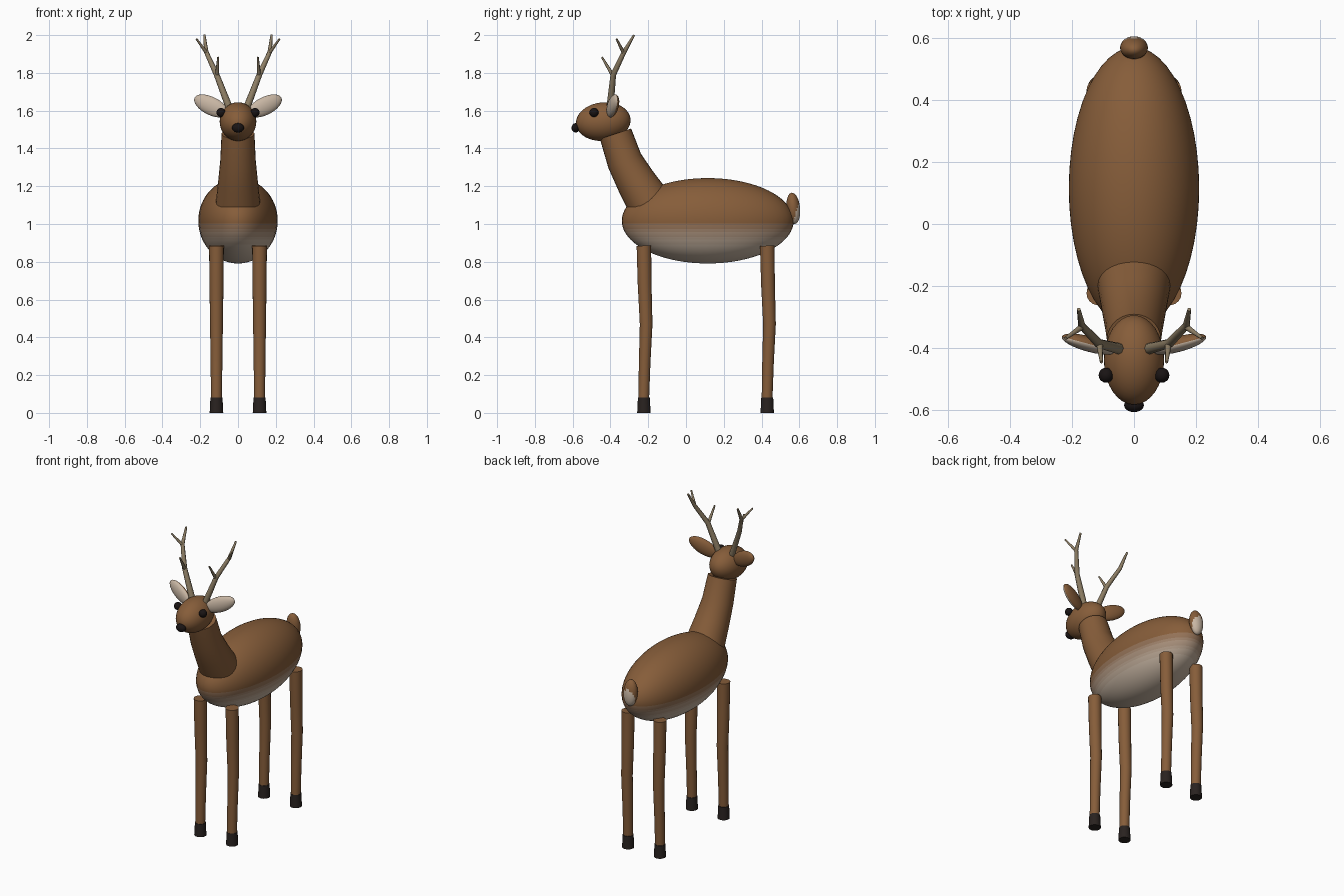
import bpy, bmesh, math
from mathutils import Vector, Matrix, Euler

if "Cube" in bpy.data.objects:
    bpy.data.objects.remove(bpy.data.objects["Cube"])


def mat(name, c):
    m = bpy.data.materials.new(name)
    m.diffuse_color = (*c, 1)
    m.use_nodes = True
    m.node_tree.nodes["Principled BSDF"].inputs["Base Color"].default_value = m.diffuse_color
    return m


BROWN, PALE = Vector((0.24, 0.11, 0.042)), Vector((0.58, 0.47, 0.37))
brown, pale = mat("brown_fur", BROWN), mat("pale_fur", PALE)
bone = mat("antler_bone", (0.27, 0.21, 0.13))
dark = mat("dark_hoof", (0.022, 0.016, 0.014))
black = mat("black", (0.01, 0.007, 0.007))
N = 6
fades = [mat(f"fur_fade_{i}", BROWN.lerp(PALE, i / N)) for i in range(N + 1)]


def finish(name, bm, mats, angle=40):
    bmesh.ops.recalc_face_normals(bm, faces=bm.faces[:])
    me = bpy.data.meshes.new(name)
    bm.to_mesh(me)
    bm.free()
    for m in mats:
        me.materials.append(m)
    ob = bpy.data.objects.new(name, me)
    bpy.context.collection.objects.link(ob)
    bpy.ops.object.select_all(action='DESELECT')
    ob.select_set(True)
    bpy.context.view_layer.objects.active = ob
    bpy.ops.object.shade_smooth_by_angle(angle=math.radians(angle))
    return ob


def ellipsoid(name, loc, semi, mats, rot=(0, 0, 0), pick=None, seg=32, rings=20):
    """Ellipsoid; pick maps a unit-sphere direction to a material index."""
    bm = bmesh.new()
    bmesh.ops.create_uvsphere(bm, u_segments=seg, v_segments=rings, radius=1)
    if pick:
        for f in bm.faces:
            f.material_index = pick(f.calc_center_median().normalized())
    bm.transform(Matrix.LocRotScale(Vector(loc), Euler(rot), Vector(semi)))
    return finish(name, bm, mats)


def tube(bm, pts, radii, sides):
    """Capped tube through the points with a radius at each one."""
    pts = [Vector(p) for p in pts]
    rings = []
    for i, (p, r) in enumerate(zip(pts, radii)):
        t = (pts[min(i + 1, len(pts) - 1)] - pts[max(i - 1, 0)]).normalized()
        u = Vector((1, 0, 0))
        u = (u - t * u.dot(t)).normalized()
        v = t.cross(u)
        rings.append([bm.verts.new(p + r * (math.cos(a) * u + math.sin(a) * v))
                      for a in (2 * math.pi * k / sides for k in range(sides))])
    for a, b in zip(rings, rings[1:]):
        for k in range(sides):
            j = (k + 1) % sides
            bm.faces.new((a[k], a[j], b[j], b[k]))
    bm.faces.new(rings[0][::-1])
    bm.faces.new(rings[-1])


# body, fading to a pale belly
def belly(d):
    return round(N * max(0, min(1, (-d.z - 0.02) / 0.6)))


ellipsoid("body", (0, 0.115, 1.017), (0.21, 0.455, 0.226), fades, pick=belly,
          seg=48, rings=48)

# neck
bm = bmesh.new()
tube(bm, [(0, -0.20, 1.12), (0, -0.265, 1.225), (0, -0.325, 1.335), (0, -0.373, 1.478)],
     [0.117, 0.105, 0.094, 0.087], 28)
finish("neck", bm, [brown])

# head and nose
ellipsoid("head", (0, -0.438, 1.542), (0.097, 0.145, 0.102), [brown], rot=(0.1, 0, 0))
ellipsoid("nose", (0, -0.584, 1.509), (0.032, 0.022, 0.025), [black], seg=20, rings=12)

# tail with pale underside
ellipsoid("tail", (0, 0.568, 1.083), (0.045, 0.036, 0.083), [brown, pale],
          rot=(0.1, 0, 0), seg=24, rings=16,
          pick=lambda d: int(d.y * 0.7 - d.z * 0.7 > 0.45))

for s, side in ((1, "right"), (-1, "left")):
    # eye
    ellipsoid(f"{side}_eye", (s * 0.09, -0.487, 1.59), (0.024,) * 3, [black],
              seg=20, rings=12)
    # ear, pale on the front
    ellipsoid(f"{side}_ear", (s * 0.143, -0.387, 1.625), (0.1, 0.025, 0.048),
              [brown, pale], rot=(0, -s * 0.44, s * 0.26), seg=24, rings=16,
              pick=lambda d: int(d.y < 0))
    # antler: main beam and two tines
    bm = bmesh.new()
    for pts, radii in (
        ([(0.048, -0.402, 1.62), (0.113, -0.385, 1.79), (0.168, -0.328, 1.91),
          (0.178, -0.275, 2.0)], [0.019, 0.015, 0.012, 0.006]),
        ([(0.166, -0.33, 1.905), (0.22, -0.368, 1.98)], [0.010, 0.005]),
        ([(0.111, -0.386, 1.785), (0.105, -0.445, 1.883)], [0.011, 0.005]),
    ):
        tube(bm, [(s * x, y, z) for x, y, z in pts], radii, 8)
    finish(f"{side}_antler", bm, [bone], 50)
    # legs and hooves
    for y, end in ((-0.223, "front"), (0.43, "hind")):
        x = s * 0.114
        bm = bmesh.new()
        tube(bm, [(x, y, 0.885), (x, y + 0.004, 0.68), (x, y + 0.012, 0.47),
                  (x, y + 0.004, 0.26), (x, y - 0.001, 0.07)],
             [0.039, 0.037, 0.034, 0.031, 0.029], 18)
        finish(f"{side}_{end}_leg", bm, [brown])
        bm = bmesh.new()
        tube(bm, [(x, y, 0), (x, y, 0.082)], [0.036, 0.032], 18)
        finish(f"{side}_{end}_hoof", bm, [dark])
